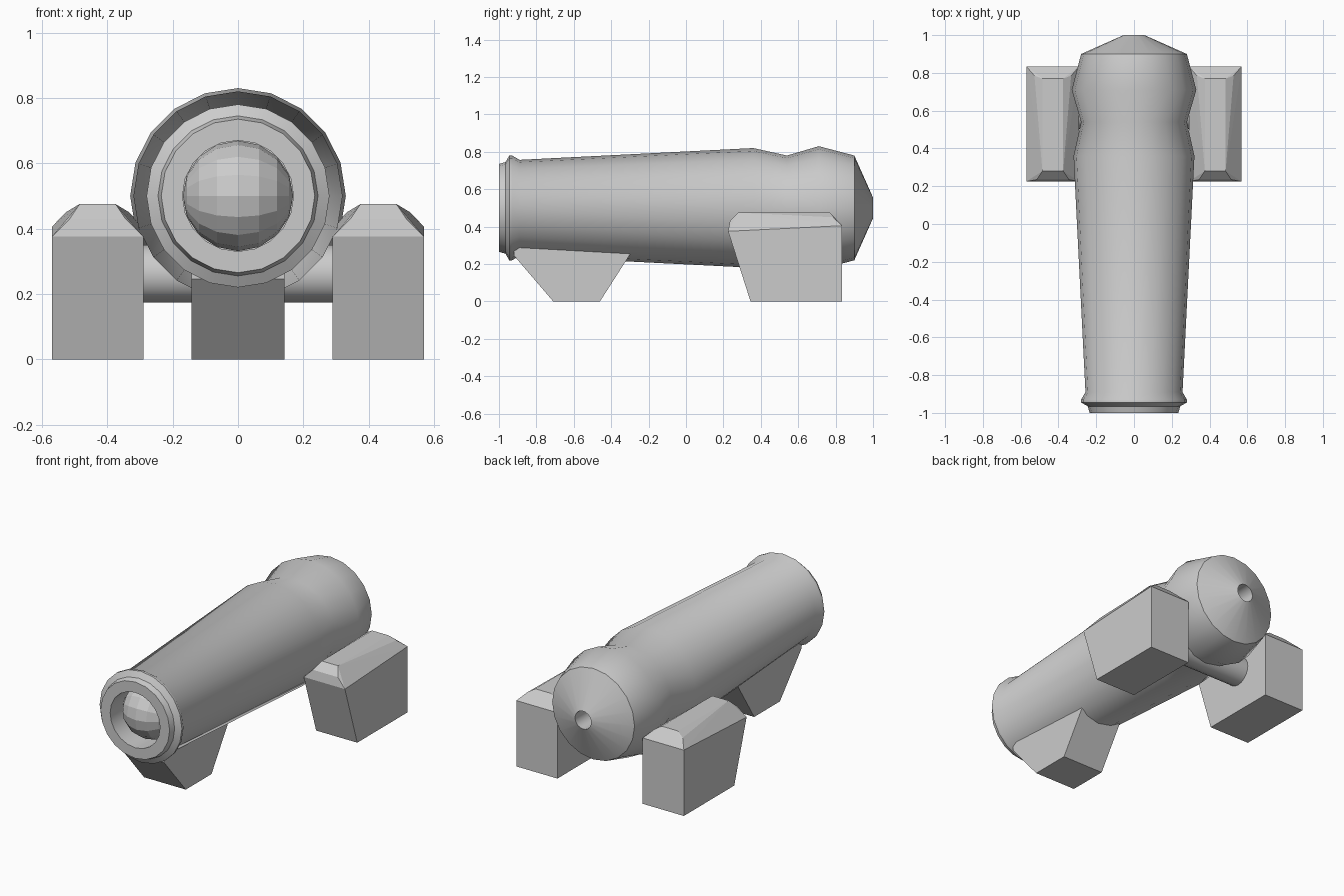
import bpy, bmesh
from math import sin, cos, pi
from mathutils import Matrix

if "Cube" in bpy.data.objects:
    bpy.data.objects.remove(bpy.data.objects["Cube"])

def finish(bm, name, smooth=False):
    bmesh.ops.remove_doubles(bm, verts=bm.verts, dist=1e-5)
    bmesh.ops.recalc_face_normals(bm, faces=bm.faces)
    me = bpy.data.meshes.new(name)
    bm.to_mesh(me)
    bm.free()
    ob = bpy.data.objects.new(name, me)
    bpy.context.collection.objects.link(ob)
    if smooth:
        bpy.ops.object.select_all(action='DESELECT')
        ob.select_set(True)
        bpy.context.view_layer.objects.active = ob
        bpy.ops.object.shade_smooth_by_angle(angle=0.6)
    return ob

def lathe_y(name, profile, zc, sides):
    bm = bmesh.new()
    rings = []
    for r, y in profile:
        if r == 0:
            rings.append([bm.verts.new((0, y, zc))])
        else:
            rings.append([bm.verts.new((r * sin(2 * pi * i / sides), y, zc + r * cos(2 * pi * i / sides)))
                          for i in range(sides)])
    for a, b in zip(rings, rings[1:]):
        for i in range(sides):
            j = (i + 1) % sides
            if len(a) == 1:
                bm.faces.new((a[0], b[i], b[j]))
            elif len(b) == 1:
                bm.faces.new((a[i], b[0], a[j]))
            else:
                bm.faces.new((a[i], b[i], b[j], a[j]))
    return finish(bm, name, True)

def hull(name, pts):
    bm = bmesh.new()
    for p in pts:
        bm.verts.new(p)
    bmesh.ops.convex_hull(bm, input=bm.verts)
    bmesh.ops.dissolve_limit(bm, angle_limit=0.01, verts=bm.verts, edges=bm.edges)
    return finish(bm, name)

# Barrel: bore, muzzle ring, tapered body, breech bulge, rear recess
lathe_y("barrel", [(0, -.6), (.17, -.6), (.17, -1), (.235, -1), (.245, -.965), (.28, -.945),
                   (.28, -.93), (.257, -.89), (.32, .36), (.28, .54), (.33, .71), (.28, .9),
                   (.055, 1), (.055, .85), (0, .85)], .5, 20)

# Ball sitting in the bore
bm = bmesh.new()
bmesh.ops.create_uvsphere(bm, u_segments=16, v_segments=8, radius=.169,
                          matrix=Matrix.Translation((0, -.83, .5)) @ Matrix.Rotation(pi / 2, 4, 'Y'))
finish(bm, "ball")

# Axle between the side blocks
bm = bmesh.new()
bmesh.ops.create_cone(bm, cap_ends=True, segments=20, radius1=.088, radius2=.088, depth=.6,
                      matrix=Matrix.Translation((0, .59, .262)) @ Matrix.Rotation(pi / 2, 4, 'Y'))
finish(bm, "axle", True)

# Rear side blocks: (half width, y, z), mirrored within each block
block = [(.14, .345, 0), (.14, .835, 0), (.14, .225, .375), (.14, .835, .405),
         (.085, .235, .43), (.097, .785, .45), (.055, .28, .475), (.055, .77, .475)]
for side, name in ((1, "right_block"), (-1, "left_block")):
    hull(name, [(side * .43 + s * w, y, z) for w, y, z in block for s in (-1, 1)])

# Front foot under the barrel
foot = [(-.71, 0), (-.46, 0), (-.92, .245), (-.30, .25), (-.92, .31), (-.30, .31)]
hull("front_foot", [(x, y, z) for y, z in foot for x in (-.142, .142)])
